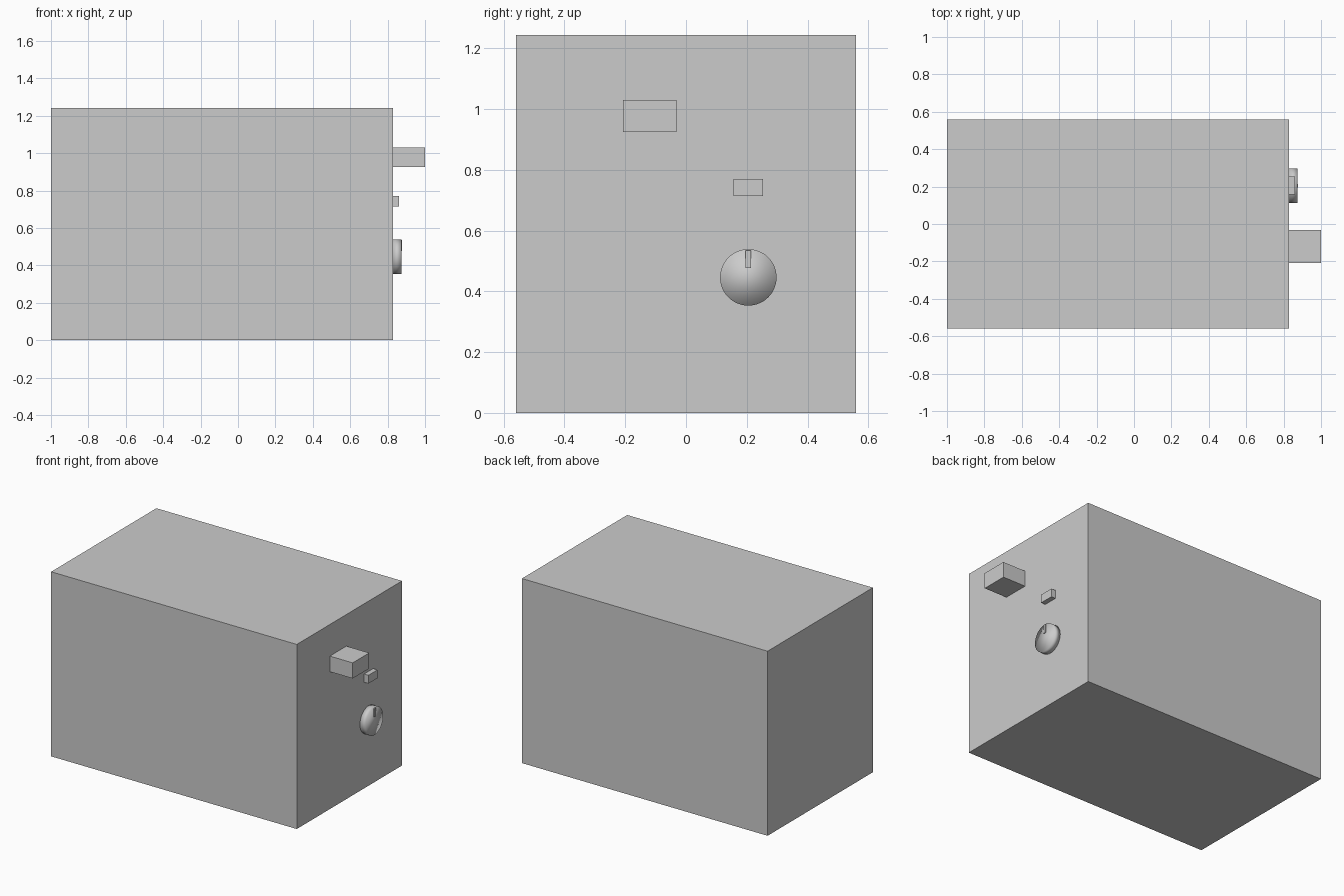
import bpy, math

if "Cube" in bpy.data.objects:
    bpy.data.objects.remove(bpy.data.objects["Cube"])


def box(name, lo, hi):
    """Axis-aligned box between two corners."""
    centre = [(a + b) / 2 for a, b in zip(lo, hi)]
    bpy.ops.mesh.primitive_cube_add(size=1, location=centre)
    ob = bpy.context.object
    ob.name = name
    ob.scale = [b - a for a, b in zip(lo, hi)]
    bpy.ops.object.transform_apply(location=False, rotation=False, scale=True)
    return ob


FACE = 0.83  # x of the control face

# Main housing
box("housing", (-1, -0.56, 0), (FACE, 0.56, 1.243))

# Large and small blocks on the control face
box("large_block", (FACE, -0.208, 0.925), (1.0, -0.032, 1.03))
box("small_block", (FACE, 0.157, 0.714), (0.862, 0.253, 0.77))

# Round knob, smooth all over
bpy.ops.mesh.primitive_cylinder_add(
    vertices=48, radius=0.093, depth=0.043,
    location=(FACE + 0.0215, 0.205, 0.446), rotation=(0, math.pi / 2, 0))
knob = bpy.context.object
knob.name = "knob"
bpy.ops.object.shade_smooth()

# Pointer mark on the knob
box("knob_pointer", (FACE + 0.038, 0.196, 0.477), (0.878, 0.214, 0.535))
